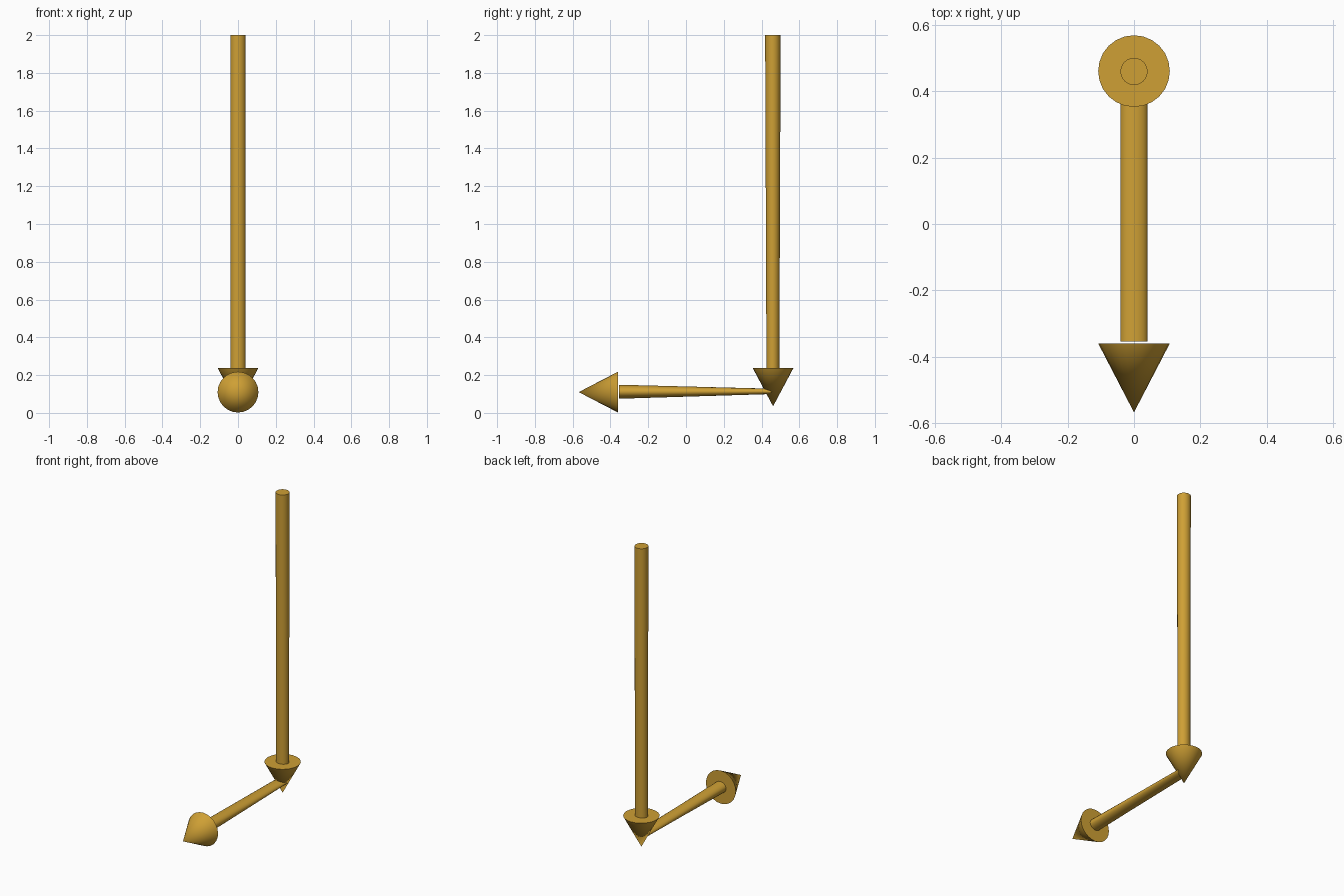
import bpy, bmesh, math
from mathutils import Matrix, Vector

if "Cube" in bpy.data.objects:
    bpy.data.objects.remove(bpy.data.objects["Cube"])

SIDES = 24
gold = bpy.data.materials.new("gold")
gold.diffuse_color = (0.62, 0.35, 0.035, 1)
gold.use_nodes = True
gold.node_tree.nodes["Principled BSDF"].inputs["Base Color"].default_value = gold.diffuse_color


def loft(name, start, end, axes, start_radii, end_radii):
    """Capped tube between two points; radii are given along the two axes."""
    bm = bmesh.new()
    start, end = Vector(start), Vector(end)
    u, v = map(Vector, axes)

    def ring(centre, radii):
        angles = [math.tau * i / SIDES for i in range(SIDES)]
        return [bm.verts.new(centre + u * radii[0] * math.cos(a)
                             + v * radii[1] * math.sin(a)) for a in angles]

    a = ring(start, start_radii)
    bm.faces.new(a)
    if end_radii:
        b = ring(end, end_radii)
        bm.faces.new(b)
    else:
        tip = bm.verts.new(end)
    for i in range(SIDES):
        j = (i + 1) % SIDES
        bm.faces.new((a[i], a[j], b[j], b[i]) if end_radii else (a[i], a[j], tip))
    bmesh.ops.recalc_face_normals(bm, faces=bm.faces)
    mesh = bpy.data.meshes.new(name)
    bm.to_mesh(mesh)
    bm.free()
    mesh.materials.append(gold)
    obj = bpy.data.objects.new(name, mesh)
    bpy.context.collection.objects.link(obj)
    bpy.ops.object.select_all(action='DESELECT')
    obj.select_set(True)
    bpy.context.view_layer.objects.active = obj
    bpy.ops.object.shade_smooth_by_angle(angle=math.radians(35))


X, Y, Z = (1, 0, 0), (0, 1, 0), (0, 0, 1)
HEAD = 0.108

# Downward arrow: slightly flattened shaft and cone head
loft("vertical_shaft", (0, 0.46, 2.0), (0, 0.46, 0.235), (X, Y),
     (0.041, 0.041), (0.041, 0.034))
loft("down_arrow_head", (0, 0.461, 0.238), (0, 0.461, 0.035), (X, Y),
     (HEAD, HEAD), None)

# Forward arrow: shaft thins in height towards the back
loft("horizontal_shaft", (0, -0.355, 0.112), (0, 0.46, 0.114), (X, Z),
     (0.041, 0.037), (0.041, 0.014))
loft("front_arrow_head", (0, -0.36, 0.11), (0, -0.568, 0.11), (X, Z),
     (HEAD, HEAD), None)
